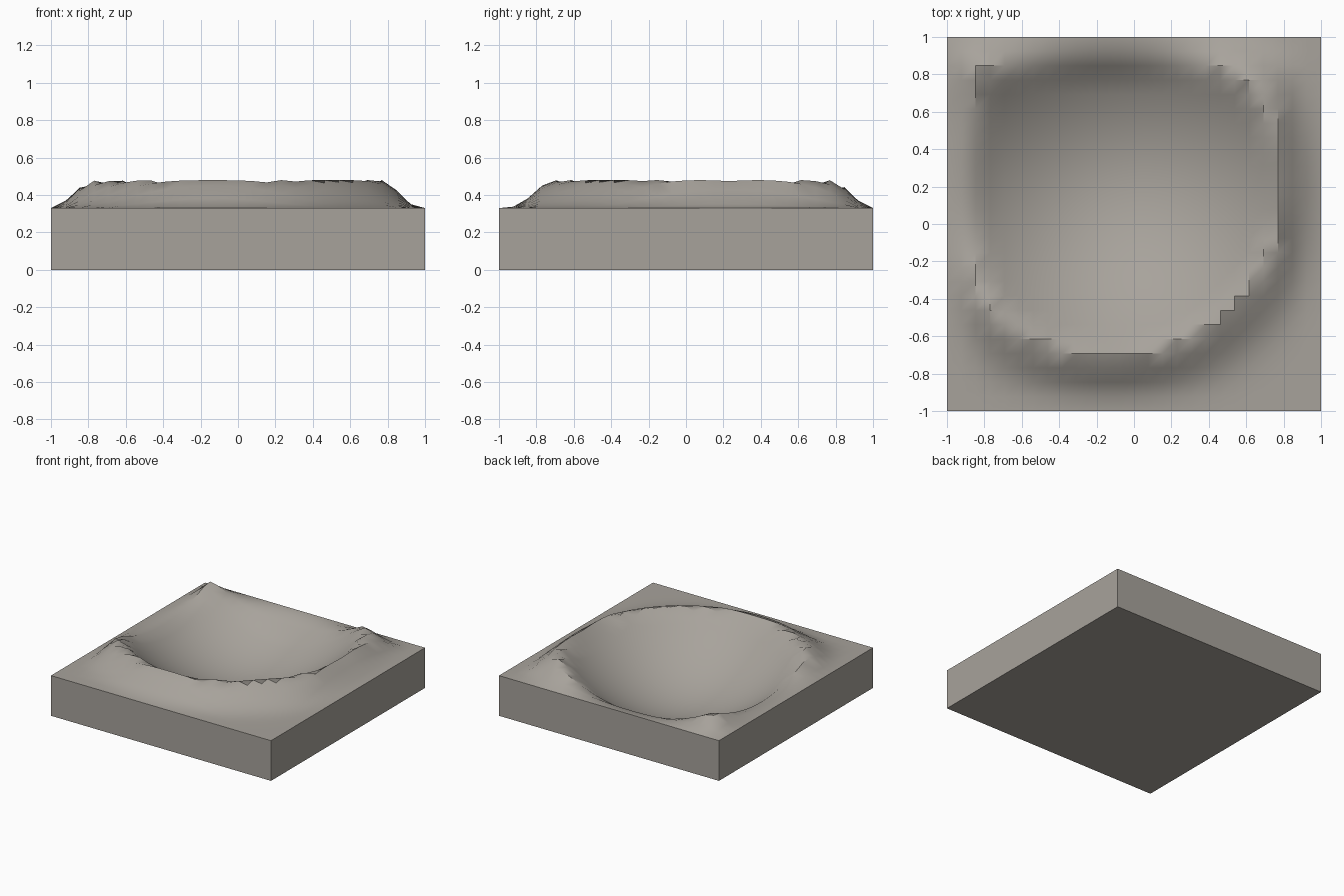
import bpy
import bmesh
import math

cube = bpy.data.objects.get("Cube")
if cube:
    bpy.data.objects.remove(cube, do_unlink=True)

CELLS = 26
GROUND = 0.33                 # height of the flat border
CENTRE = (-0.135, 0.23)       # crater is off-centre on its tile
RADIUS = 0.91
RIM, DEPTH = 0.15, 0.29
SPREAD = 0.19                 # how quickly the outer bank dies away


def height(x, y):
    """Parabolic bowl with a raised bank, faded to flat at the tile edge."""
    r = math.hypot(x - CENTRE[0], y - CENTRE[1])
    if r < RADIUS:
        rise = (RIM + DEPTH) * (r / RADIUS) ** 2 - DEPTH
    else:
        rise = RIM * math.exp(-((r - RADIUS) / SPREAD) ** 2)
    t = min(1, max(0, (1 - max(abs(x), abs(y))) / 0.23))
    return GROUND + rise * t * t * (3 - 2 * t)


# Stone material
stone = bpy.data.materials.new("warm grey stone")
stone.use_nodes = True
colour = (0.39, 0.365, 0.33, 1)
stone.diffuse_color = colour
stone.node_tree.nodes["Principled BSDF"].inputs["Base Color"].default_value = colour

# Cratered ground surface
bm = bmesh.new()
bmesh.ops.create_grid(bm, x_segments=CELLS, y_segments=CELLS, size=1)
for v in bm.verts:
    v.co.z = height(v.co.x, v.co.y)

# Side walls and underside, pulled down from the border
border = [e for e in bm.edges if e.is_boundary]
skirt = bmesh.ops.extrude_edge_only(bm, edges=border)["geom"]
for v in skirt:
    if isinstance(v, bmesh.types.BMVert):
        v.co.z = 0
bmesh.ops.contextual_create(bm, geom=[e for e in bm.edges if e.is_boundary])
bmesh.ops.recalc_face_normals(bm, faces=bm.faces)

mesh = bpy.data.meshes.new("crater_tile")
bm.to_mesh(mesh)
bm.free()
mesh.materials.append(stone)
tile = bpy.data.objects.new("crater_tile", mesh)
bpy.context.collection.objects.link(tile)

# Smooth ground with a crisp crest and box edges
bpy.ops.object.select_all(action="DESELECT")
tile.select_set(True)
bpy.context.view_layer.objects.active = tile
bpy.ops.object.shade_smooth_by_angle(angle=math.radians(35))
